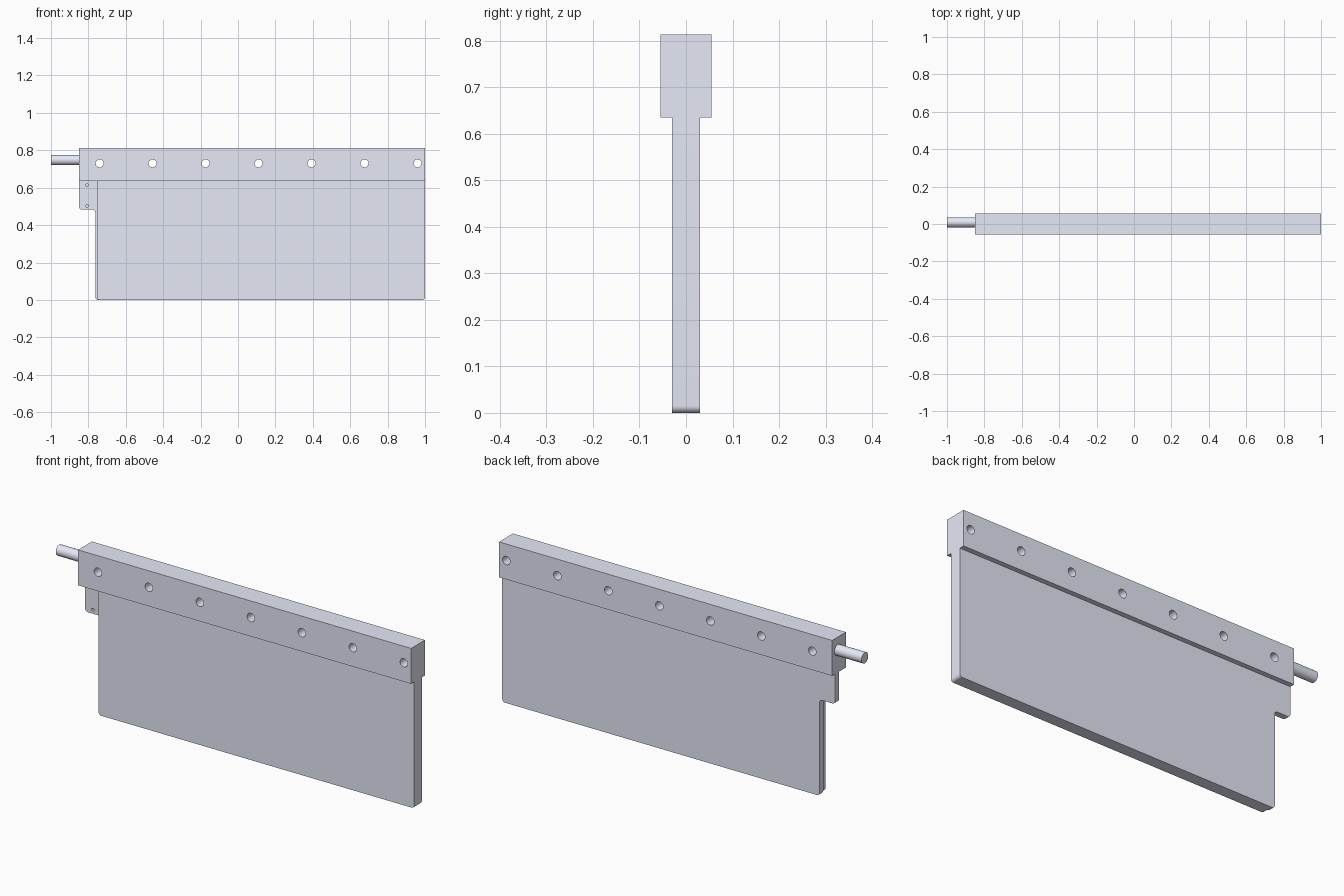
import bpy, bmesh
from math import radians, tan
from mathutils import Vector, Matrix

if "Cube" in bpy.data.objects:
    bpy.data.objects.remove(bpy.data.objects["Cube"])

paint = bpy.data.materials.new("pale_blue_grey")
paint.diffuse_color = (0.79, 0.82, 0.93, 1)
paint.use_nodes = True
paint.node_tree.nodes["Principled BSDF"].inputs["Base Color"].default_value = paint.diffuse_color


def finish(obj):
    obj.data.materials.clear()
    obj.data.materials.append(paint)
    bpy.ops.object.select_all(action='DESELECT')
    obj.select_set(True)
    bpy.context.view_layer.objects.active = obj
    bpy.ops.object.shade_smooth_by_angle(angle=radians(30))


def make_object(name, bm):
    bmesh.ops.recalc_face_normals(bm, faces=bm.faces)
    mesh = bpy.data.meshes.new(name)
    bm.to_mesh(mesh)
    bm.free()
    obj = bpy.data.objects.new(name, mesh)
    bpy.context.collection.objects.link(obj)
    return obj


def fillet(points, steps=6):
    """Round each (x, z, radius) corner of a closed outline."""
    out = []
    for i, (x, z, r) in enumerate(points):
        p = Vector((x, z))
        if r == 0:
            out.append(p)
            continue
        a = (Vector(points[i - 1][:2]) - p).normalized()
        b = (Vector(points[(i + 1) % len(points)][:2]) - p).normalized()
        d = r / tan(a.angle(b) / 2)
        centre = p + (a + b).normalized() * (r * r + d * d) ** 0.5
        start, end = p + a * d - centre, p + b * d - centre
        out += [centre + start.lerp(end, k / steps).normalized() * r for k in range(steps + 1)]
    return out


def plate(name, outline, y0, y1):
    """Extrude an x-z outline from y0 to y1."""
    bm = bmesh.new()
    face = bm.faces.new([bm.verts.new((p.x, y0, p.y)) for p in fillet(outline)])
    new = bmesh.ops.extrude_face_region(bm, geom=[face], use_keep_orig=True)['geom']
    bmesh.ops.translate(bm, vec=(0, y1 - y0, 0),
                        verts=[v for v in new if isinstance(v, bmesh.types.BMVert)])
    return make_object(name, bm)


def cylinders(name, centres, radius, length, axis, sides=32):
    bm = bmesh.new()
    for c in centres:
        turn = Matrix.Rotation(radians(90), 4, 'X' if axis == 'Y' else 'Y')
        bmesh.ops.create_cone(bm, cap_ends=True, segments=sides, radius1=radius,
                              radius2=radius, depth=length,
                              matrix=Matrix.Translation(c) @ turn)
    return make_object(name, bm)


def drill(obj, centres, radius, length):
    cutter = cylinders(obj.name + "_cutter", centres, radius, length, 'Y')
    cutter.hide_render = True
    mod = obj.modifiers.new("holes", 'BOOLEAN')
    mod.operation, mod.solver, mod.object = 'DIFFERENCE', 'EXACT', cutter
    bpy.context.view_layer.objects.active = obj
    bpy.ops.object.modifier_apply(modifier=mod.name)
    bpy.data.objects.remove(cutter)


LEFT, RIGHT, STEP, TOP, R = -0.85, 1.0, 0.635, 0.813, 0.015

# Thick bar along the top with seven through holes
bar = plate("top_bar", [(LEFT, STEP, 0), (RIGHT, STEP, 0), (RIGHT, TOP, 0), (LEFT, TOP, 0)],
            -0.055, 0.055)
drill(bar, [(-0.74 + i * 1.7 / 6, 0, 0.73) for i in range(7)], 0.021, 0.3)

# Front half of the blade
front = plate("blade_front", [(-0.754, 0, R), (RIGHT, 0, R), (RIGHT, STEP, 0), (-0.754, STEP, 0)],
              -0.03, 0)

# Back half of the blade with the side tab and its two blind holes
back = plate("blade_back", [(-0.763, 0, R), (RIGHT, 0, R), (RIGHT, STEP, 0), (LEFT, STEP, 0),
                            (LEFT, 0.483, R), (-0.763, 0.483, R)], 0, 0.03)
drill(back, [(-0.807, 0, z) for z in (0.615, 0.503)], 0.007, 0.04)

# Round pin on the left end
pin = cylinders("end_pin", [(-0.92, 0.009, 0.748)], 0.027, 0.16, 'X')

for part in (bar, front, back, pin):
    finish(part)
